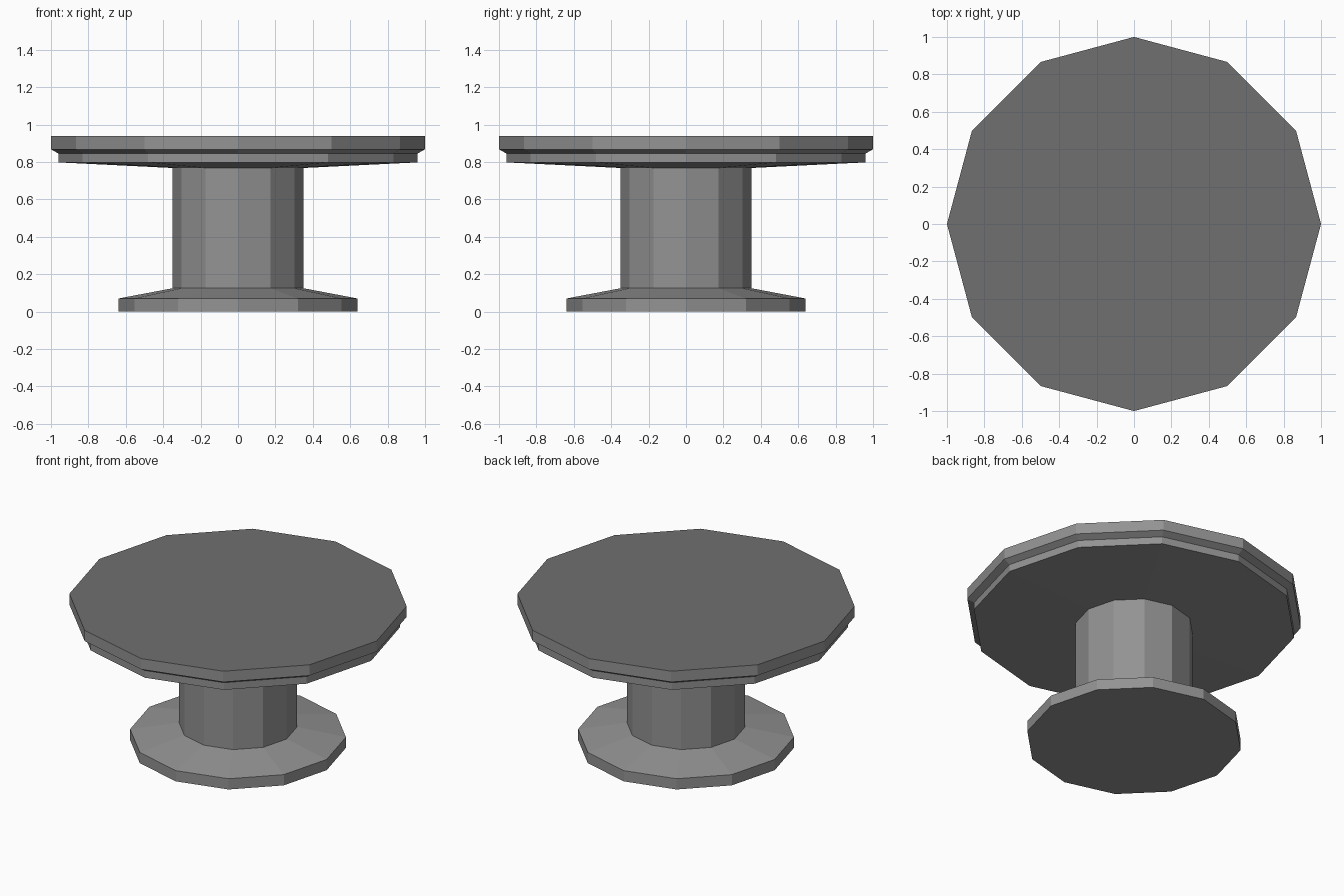
import bpy, bmesh
from math import cos, sin, pi

if "Cube" in bpy.data.objects:
    bpy.data.objects.remove(bpy.data.objects["Cube"])

SIDES = 12


def grey(name, value):
    mat = bpy.data.materials.new(name)
    mat.diffuse_color = (value, value, value, 1)
    mat.use_nodes = True
    mat.node_tree.nodes["Principled BSDF"].inputs["Base Color"].default_value = mat.diffuse_color
    return mat


body_grey = grey("body_grey", 0.29)
surface_grey = grey("surface_grey", 0.16)


def lathe(name, profile, cap_start=False, cap_end=False):
    """Turn a (radius, z) profile into a flat-faced 12-sided part."""
    bm = bmesh.new()
    rings = [[bm.verts.new((r * cos(2 * pi * i / SIDES), r * sin(2 * pi * i / SIDES), z))
              for i in range(SIDES)] for r, z in profile]
    for low, high in zip(rings, rings[1:]):
        for i in range(SIDES):
            j = (i + 1) % SIDES
            bm.faces.new((low[i], low[j], high[j], high[i]))
    if cap_start:
        bm.faces.new(rings[0][::-1])
    if cap_end:
        # The upper surface is darker than the body
        bm.faces.new(rings[-1]).material_index = 1
    mesh = bpy.data.meshes.new(name)
    bm.to_mesh(mesh)
    bm.free()
    mesh.materials.append(body_grey)
    if cap_end:
        mesh.materials.append(surface_grey)
    obj = bpy.data.objects.new(name, mesh)
    bpy.context.collection.objects.link(obj)
    return obj


# Foot plate with sloped upper side
lathe("base", [(0.64, 0.0), (0.64, 0.07), (0.35, 0.125)], cap_start=True)

# Straight central column
lathe("column", [(0.35, 0.125), (0.35, 0.77)])

# Table top with stepped rim and shallow conical underside
lathe("table_top", [(0.35, 0.768), (0.96, 0.798), (0.96, 0.845),
                    (1.0, 0.868), (1.0, 0.938)], cap_end=True)
